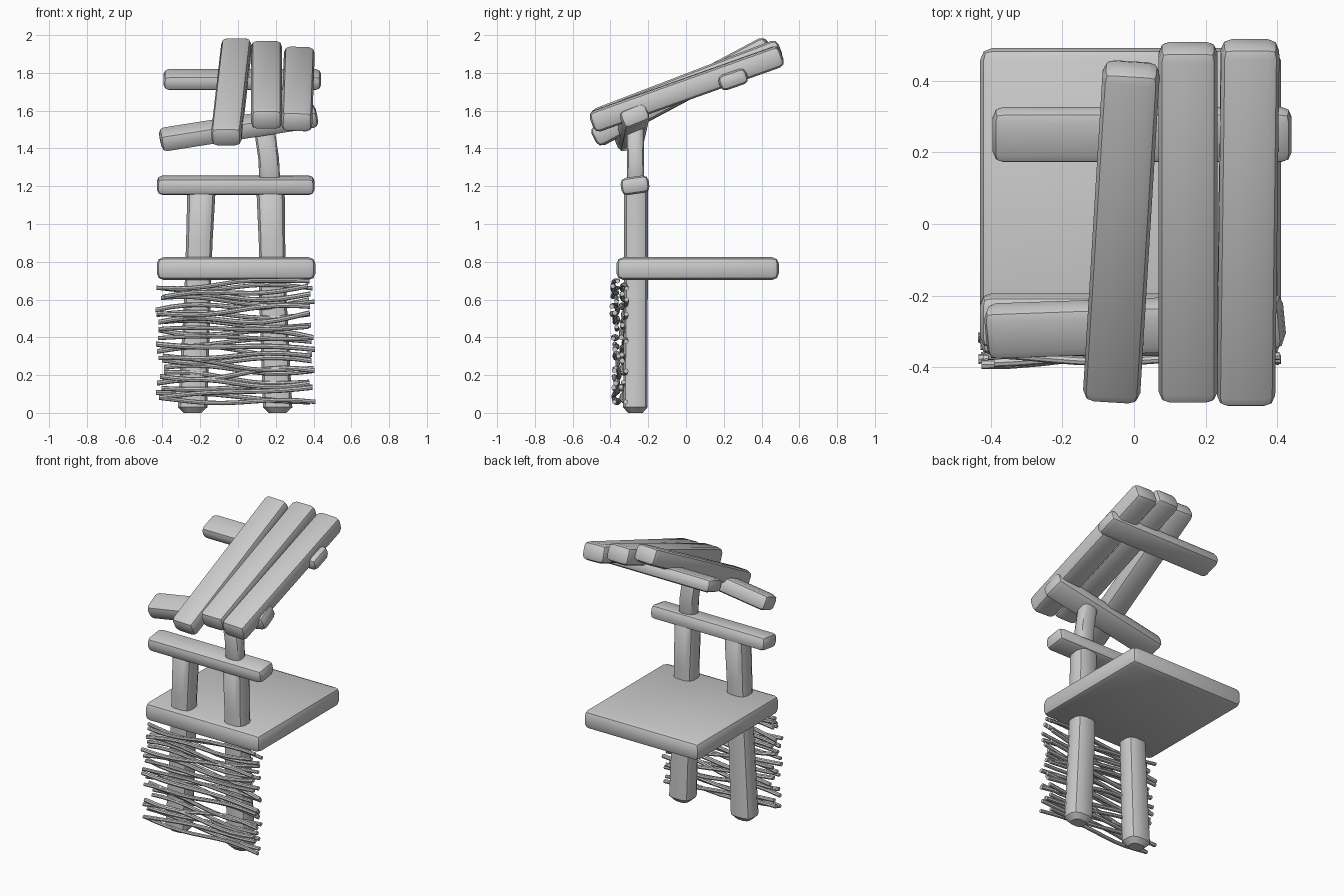
import bpy, bmesh, math, random
from mathutils import Vector, Euler

if "Cube" in bpy.data.objects:
    bpy.data.objects.remove(bpy.data.objects["Cube"])

random.seed(7)


def smooth(ob):
    bpy.ops.object.select_all(action='DESELECT')
    ob.select_set(True)
    bpy.context.view_layer.objects.active = ob
    bpy.ops.object.shade_smooth_by_angle(angle=math.radians(40))


def finish(name, bm):
    bmesh.ops.recalc_face_normals(bm, faces=bm.faces)
    me = bpy.data.meshes.new(name)
    bm.to_mesh(me)
    bm.free()
    ob = bpy.data.objects.new(name, me)
    bpy.context.collection.objects.link(ob)
    smooth(ob)
    return ob


def board(name, loc, size, rot=(0, 0, 0), bevel=0.03):
    """Rounded wooden board."""
    bm = bmesh.new()
    bmesh.ops.create_cube(bm, size=1)
    bmesh.ops.scale(bm, vec=size, verts=bm.verts)
    bmesh.ops.bevel(bm, geom=bm.edges[:], offset=bevel, segments=2,
                    profile=0.5, affect='EDGES')
    ob = finish(name, bm)
    ob.location = loc
    ob.rotation_euler = Euler([math.radians(a) for a in rot])
    return ob


def loft(name, rings):
    """Skin a list of equal-length point rings and cap the ends."""
    bm = bmesh.new()
    vr = [[bm.verts.new(p) for p in ring] for ring in rings]
    n = len(vr[0])
    for a, b in zip(vr, vr[1:]):
        for i in range(n):
            j = (i + 1) % n
            bm.faces.new((a[i], a[j], b[j], b[i]))
    bm.faces.new(vr[0][::-1])
    bm.faces.new(vr[-1])
    return finish(name, bm)


def post(name, stations):
    """Rounded-square post through stations (x, y, z, width, depth)."""
    def ring(x, y, z, w, d):
        c, pts = 0.3, []
        for sx, sy in ((1, 1), (-1, 1), (-1, -1), (1, -1)):
            k = [(0.5, 0.5 - c), (0.5 - c * 0.3, 0.5 - c * 0.3), (0.5 - c, 0.5)]
            for u, v in (k if sx * sy > 0 else k[::-1]):
                pts.append((x + sx * u * w, y + sy * v * d, z))
        return pts
    x, y, z, w, d = stations[0]
    X, Y, Z, W, D = stations[-1]
    full = [(x, y, z, w * 0.6, d * 0.6), (x, y, z + 0.03, w, d)] + stations[1:-1]
    full += [(X, Y, Z - 0.03, W, D), (X, Y, Z, W * 0.6, D * 0.6)]
    return loft(name, [ring(*s) for s in full])


# Posts
post("left_post", [(-0.24, -0.268, 0, 0.155, 0.13), (-0.215, -0.265, 0.6, 0.14, 0.125),
                   (-0.205, -0.265, 0.9, 0.14, 0.125), (-0.193, -0.265, 1.22, 0.15, 0.125)])
post("right_post", [(0.21, -0.268, 0, 0.155, 0.13), (0.185, -0.265, 0.6, 0.145, 0.125),
                    (0.18, -0.265, 0.9, 0.14, 0.125), (0.172, -0.265, 1.22, 0.15, 0.125)])
post("upper_post", [(0.17, -0.267, 1.17, 0.11, 0.09), (0.162, -0.267, 1.35, 0.11, 0.09),
                    (0.135, -0.267, 1.56, 0.11, 0.09)])

# Counter slab and cross rail
board("counter", (-0.01, 0.062, 0.764), (0.84, 0.86, 0.12), bevel=0.035)
board("cross_rail", (-0.012, -0.27, 1.205), (0.835, 0.15, 0.092), (8, 0, 0))

# Roof beams
board("lower_roof_beam", (0.003, -0.285, 1.51), (0.84, 0.15, 0.1), (22, -9, 2))
board("upper_roof_beam", (0.023, 0.25, 1.765), (0.835, 0.155, 0.085), (19, 0, 0))

# Roof planks
board("roof_plank_left", (-0.035, -0.022, 1.70), (0.16, 1.05, 0.112), (28, 0, -3.5), 0.032)
board("roof_plank_middle", (0.151, 0.005, 1.737), (0.164, 1.06, 0.115), (21, 0, 0), 0.032)
board("roof_plank_right", (0.318, 0.004, 1.715), (0.163, 1.07, 0.115), (19.6, 2, 0), 0.032)

# Woven twig front
count = 27
for i in range(count):
    z0 = 0.062 + 0.625 * i / (count - 1)
    slope = random.uniform(-0.03, 0.03)
    amp = random.choice((-1, 1)) * random.uniform(0.006, 0.024)
    phase = random.uniform(-0.6, 0.6)
    y0 = -0.35 + (0.022 if i % 2 else -0.022) + random.uniform(-0.006, 0.006)
    yamp = random.uniform(-0.016, 0.016)
    xa, xb = random.uniform(-0.44, -0.39), random.uniform(0.37, 0.415)
    r = random.uniform(0.011, 0.014)
    rings = []
    for s in range(11):
        t = s / 10
        x = xa + (xb - xa) * t
        y = y0 + yamp * math.cos(2 * math.pi * t + phase)
        z = z0 + slope * (2 * t - 1) + amp * math.sin(2 * math.pi * t + phase)
        z = min(max(z, 0.045), 0.7)
        rings.append([(x, y + r * math.cos(a), z + r * math.sin(a))
                      for a in (k * math.pi / 4 for k in range(8))])
    loft("twig_%02d" % (i + 1), rings)
